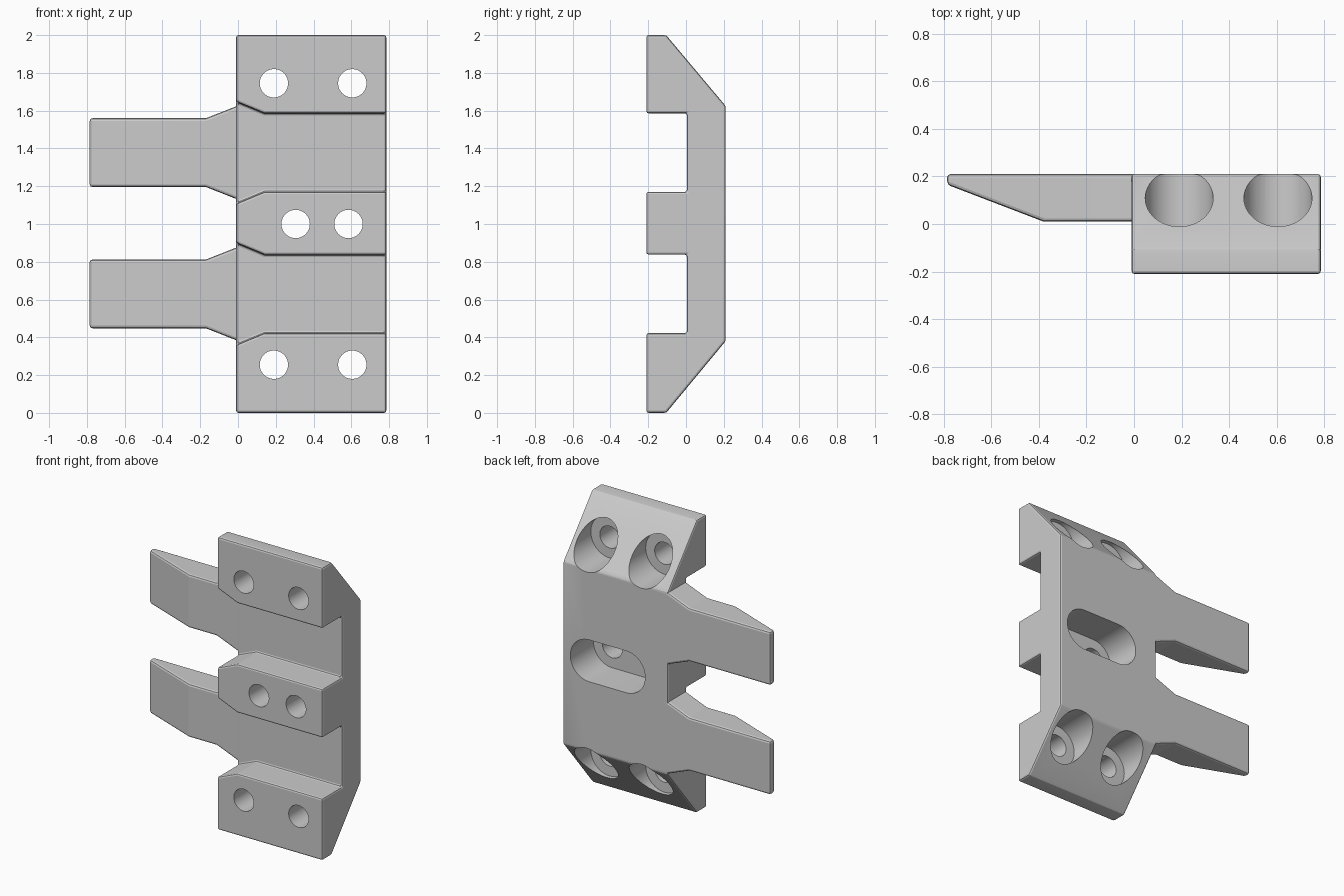
import bpy, bmesh, math

cube = bpy.data.objects.get("Cube")
if cube:
    bpy.data.objects.remove(cube, do_unlink=True)

grey = bpy.data.materials.new("plain grey")
grey.use_nodes = True
colour = (0.6, 0.6, 0.6, 1)
grey.diffuse_color = colour
grey.node_tree.nodes["Principled BSDF"].inputs["Base Color"].default_value = colour


def prism(name, points, axis, low, high):
    """Extrude a closed 2D outline along one axis."""
    place = {"x": lambda a, b, d: (d, a, b),
             "y": lambda a, b, d: (a, d, b),
             "z": lambda a, b, d: (a, b, d)}[axis]
    bm = bmesh.new()
    rings = [[bm.verts.new(place(a, b, d)) for a, b in points] for d in (low, high)]
    bm.faces.new(rings[0])
    bm.faces.new(rings[1])
    n = len(points)
    for i in range(n):
        j = (i + 1) % n
        bm.faces.new((rings[0][i], rings[0][j], rings[1][j], rings[1][i]))
    bmesh.ops.recalc_face_normals(bm, faces=bm.faces)
    mesh = bpy.data.meshes.new(name)
    bm.to_mesh(mesh)
    bm.free()
    mesh.materials.append(grey)
    obj = bpy.data.objects.new(name, mesh)
    bpy.context.collection.objects.link(obj)
    return obj


def capsule(x0, x1, z, r, steps=24):
    """Outline of a slot; a circle when both ends coincide."""
    pts = []
    for x, start in ((x1, -math.pi / 2), (x0, math.pi / 2)):
        last = steps + 1 if x0 != x1 else steps
        for i in range(last):
            t = start + math.pi * i / steps
            pts.append((x + r * math.cos(t), z + r * math.sin(t)))
    return pts


def apply(obj, modifier):
    bpy.context.view_layer.objects.active = obj
    bpy.ops.object.modifier_apply(modifier=modifier.name)


def combine(obj, other, operation):
    mod = obj.modifiers.new("combine", "BOOLEAN")
    mod.operation = operation
    mod.solver = "EXACT"
    mod.object = other
    apply(obj, mod)
    bpy.data.objects.remove(other, do_unlink=True)


def bevel(obj, width):
    mod = obj.modifiers.new("soft edges", "BEVEL")
    mod.width = width
    mod.segments = 2
    mod.limit_method = "ANGLE"
    mod.angle_limit = math.radians(30)
    apply(obj, mod)


LEFT, RIGHT, BACK = -0.01, 0.785, 0.21
CHANNELS = (0.63, 1.378)

# Main block with sloped back ends
body = prism("bracket_body",
             [(-BACK, 0), (-0.105, 0), (BACK, 0.38), (BACK, 1.625), (-0.105, 2), (-BACK, 2)],
             "x", LEFT, RIGHT)

# Front channels, flared towards the arms
for z in CHANNELS:
    half = [(0.9, 0.208), (0.14, 0.208), (LEFT, 0.27), (-0.1, 0.307)]
    outline = [(x, z + h) for x, h in half] + [(x, z - h) for x, h in reversed(half)]
    combine(body, prism("channel_cutter", outline, "y", -0.4, 0.005), "DIFFERENCE")
bevel(body, 0.012)

# Tapered arms
for z in CHANNELS:
    half = [(0.06, 0.245), (LEFT, 0.245), (-0.17, 0.182), (-0.785, 0.182)]
    outline = [(x, z + h) for x, h in half] + [(x, z - h) for x, h in reversed(half)]
    arm = prism("arm", outline, "y", 0.01, BACK)
    wedge = [(-0.38, 0.01), (-0.785, 0.165), (-0.9, 0.209), (-0.9, -0.1), (-0.38, -0.1)]
    combine(arm, prism("taper_cutter", wedge, "z", -1, 3), "DIFFERENCE")
    bevel(arm, 0.014)
    combine(body, arm, "UNION")

# Screw recesses and through holes
FLOOR = -0.04
bores = [(x, z) for z in (0.255, 1.745) for x in (0.19, 0.605)]
for x, z in bores:
    combine(body, prism("recess_cutter", capsule(x, x, z, 0.143), "y", FLOOR, 0.5), "DIFFERENCE")
combine(body, prism("slot_cutter", capsule(0.305, 0.585, 1.0, 0.143), "y", FLOOR, 0.5), "DIFFERENCE")
for x, z in bores + [(0.305, 1.0), (0.585, 1.0)]:
    combine(body, prism("hole_cutter", capsule(x, x, z, 0.075), "y", -0.4, 0.1), "DIFFERENCE")

# Round walls smooth, everything else crisp
bpy.ops.object.select_all(action="DESELECT")
body.select_set(True)
bpy.context.view_layer.objects.active = body
bpy.ops.object.shade_smooth_by_angle(angle=math.radians(12))
